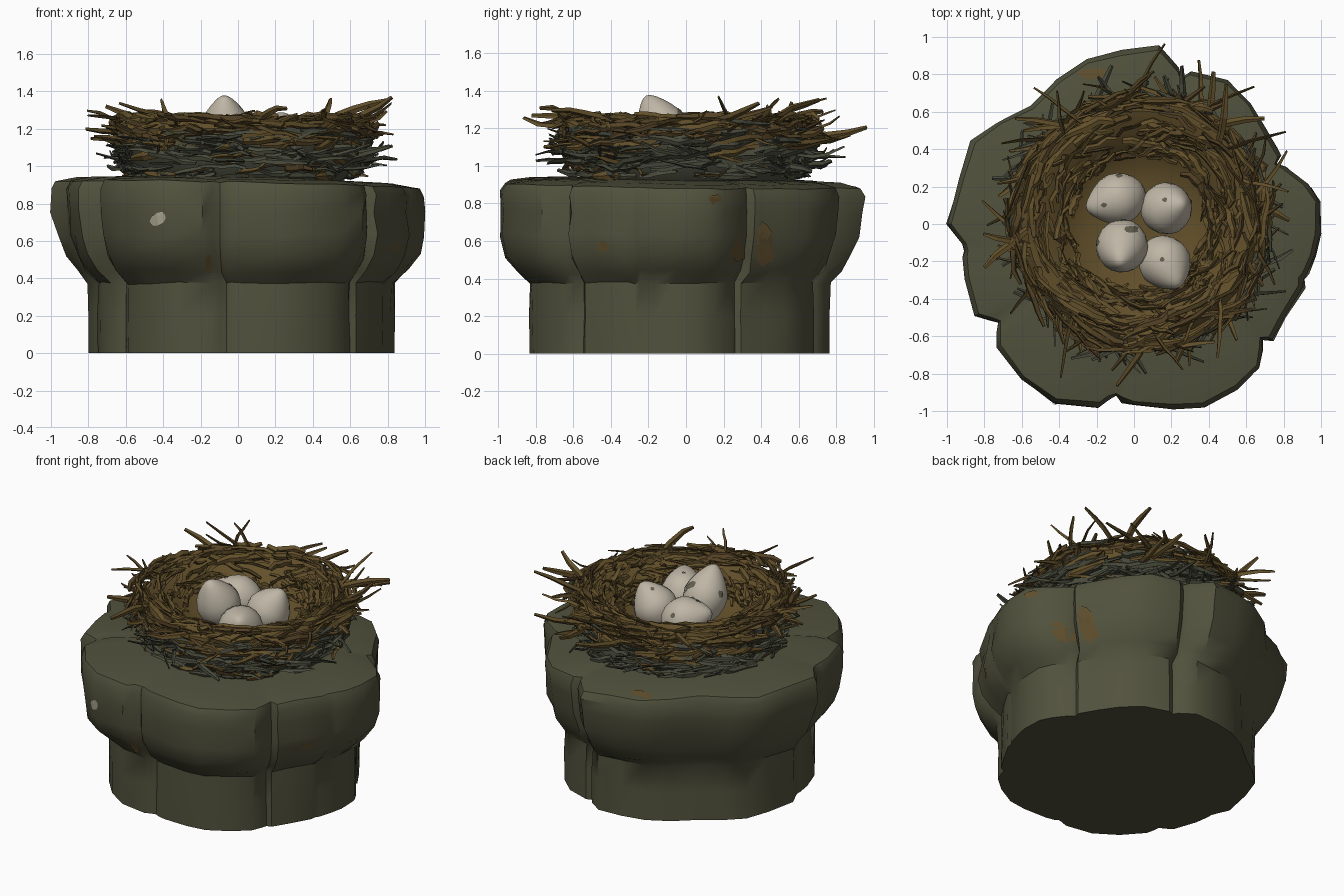
import bpy, bmesh, math, random
from mathutils import Vector
from mathutils.bvhtree import BVHTree

random.seed(7)
rnd = random.uniform

cube = bpy.data.objects.get("Cube")
if cube:
    bpy.data.objects.remove(cube, do_unlink=True)


def material(name, r, g, b):
    m = bpy.data.materials.new(name)
    m.use_nodes = True
    m.diffuse_color = (r, g, b, 1)
    bsdf = next(n for n in m.node_tree.nodes if n.type == 'BSDF_PRINCIPLED')
    bsdf.inputs["Base Color"].default_value = (r, g, b, 1)
    bsdf.inputs["Roughness"].default_value = 0.9
    return m


olive = material("olive stump", .083, .083, .047)
lichen = material("brown lichen", .115, .076, .026)
chip = material("pale chip", .36, .34, .25)
brown = material("twig brown", .122, .079, .023)
dark = material("dark twig brown", .09, .056, .019)
moss = material("grey green twig", .066, .069, .044)
cream = material("egg cream", .52, .47, .38)
spot = material("egg speckle", .13, .12, .08)


def finish(bm, name, mats, angle=None, fix=True):
    if fix:
        bmesh.ops.recalc_face_normals(bm, faces=bm.faces)
    mesh = bpy.data.meshes.new(name)
    bm.to_mesh(mesh)
    bm.free()
    ob = bpy.data.objects.new(name, mesh)
    bpy.context.collection.objects.link(ob)
    for m in mats:
        mesh.materials.append(m)
    if angle:
        bpy.ops.object.select_all(action='DESELECT')
        ob.select_set(True)
        bpy.context.view_layer.objects.active = ob
        bpy.ops.object.shade_smooth_by_angle(angle=math.radians(angle))
    return ob


def bridge(bm, a, b):
    n = len(a)
    return [bm.faces.new((a[i], a[(i + 1) % n], b[(i + 1) % n], b[i])) for i in range(n)]


# Thin irregular plate laid on a surface by casting rays along one direction
def patch(target, name, mat, origin, direction, w, h, roll=0):
    mesh = target.data
    tree = BVHTree.FromPolygons([v.co for v in mesh.vertices], [p.vertices for p in mesh.polygons])
    d = Vector(direction)
    side = Vector((1, 0, 0)) if d.z else d.cross(Vector((0, 0, 1)))
    up = side.cross(d)
    side, up = (side * math.cos(roll) + up * math.sin(roll), up * math.cos(roll) - side * math.sin(roll))
    n = 10
    wobble = [rnd(.7, 1.1) for _ in range(n)]
    centre = tree.ray_cast(Vector(origin), d)[0]
    bm = bmesh.new()

    def place(u, v):
        hit = tree.ray_cast(Vector(origin) + side * u + up * v, d)[0]
        return bm.verts.new((hit or centre) - d * .006)

    rings = [[place(w * f * k * math.cos(math.tau * i / n), h * f * k * math.sin(math.tau * i / n))
              for i, k in enumerate(wobble)] for f in (.33, .66, 1)]
    mid = place(0, 0)
    for i in range(n):
        bm.faces.new((mid, rings[0][i], rings[0][(i + 1) % n]))
    bridge(bm, rings[1], rings[0])
    bridge(bm, rings[2], rings[1])
    bm.normal_update()
    for f in bm.faces:
        if f.normal.dot(d) > 0:
            f.normal_flip()
    finish(bm, name, [mat], fix=False)


# Stump: lobed outline as (degrees, radius), with crease depths by angle
outline = [(7, 1.0), (13, .95), (23, .87), (36, .87), (46, .9), (57, .92), (72, .87), (82, .96),
           (94, .93), (106, .92), (118, .88), (131, .84), (143, .91), (153, .98), (165, .97), (180, 1.0),
           (189, .93), (198, .95), (210, .98), (216, .93), (222, .99), (234, 1.03), (246, 1.05),
           (259, .995), (264, .95), (270, .97), (282, 1.015), (291, 1.055), (302, 1.04), (311, 1.02),
           (318, .96), (328, .945), (342, .965), (350, .98), (357, 1.0)]
creases = {23: .045, 72: .05, 189: .012, 216: .035, 264: .025, 318: .035, 342: .015}
ring_plan = []
for a, r in outline:
    if a in creases:
        ring_plan += [(a - 2.5, r, 0), (a, r, creases[a]), (a + 2, r, 0)]
    else:
        ring_plan.append((a, r, 0))

# level: height, radius factor, crease strength, roundness, jitter, height from rim, low bulge
levels = [(0, .83, .5, .4, 0, False, 0), (.2, .83, .6, .4, .006, False, 0),
          (.375, .83, .7, .35, .008, False, 0), (.44, .895, 1, .15, .012, False, .02),
          (.52, .95, 1, 0, .012, False, .022), (.63, .985, 1, 0, .012, False, .015),
          (.76, .995, 1, 0, .01, False, 0), (-.045, 1, 1, 0, .006, True, 0),
          (0, .975, .8, 0, .005, True, 0), (.02, .86, .3, .1, .006, True, 0), (.035, .5, 0, .6, 0, True, 0)]
bm = bmesh.new()
rings = []
for z, s, groove, rounding, jit, on_rim, bulge in levels:
    ring = []
    foot = 1 if z < .4 and not on_rim else 0
    for a, r, depth in ring_plan:
        t = math.radians(a)
        factor = s + bulge * (math.cos(t) - math.sin(t)) + rnd(-jit, jit)
        rad = factor * (r * (1 - rounding) + .965 * rounding) - groove * depth
        x, y = rad * math.cos(t) + .02 * foot, rad * math.sin(t) - .025 * foot
        h = z + (.9 - .02 * x - .015 * y if on_rim else 0)
        ring.append(bm.verts.new((x, y, h + rnd(-jit, jit))))
    rings.append(ring)
for low, high in zip(rings, rings[1:]):
    bridge(bm, low, high)
bm.faces.new(rings[0])
bm.faces.new(rings[-1])
stump = finish(bm, "tree_stump", [olive], 38)

# Lichen patches and a pale chip on the bark
for name, mat, o, d, w, h, roll in [
        ("lichen_right_large", lichen, (2, .42, .58), (-1, 0, 0), .055, .14, 0),
        ("lichen_right_low", lichen, (2, .28, .55), (-1, 0, 0), .04, .08, 0),
        ("lichen_right_high", lichen, (2, .16, .82), (-1, 0, 0), .04, .03, 0),
        ("lichen_right_spot", lichen, (2, -.44, .57), (-1, 0, 0), .035, .035, 0),
        ("lichen_front", lichen, (-.16, -2, .48), (0, 1, 0), .022, .05, 0),
        ("lichen_back_top", lichen, (-.22, .8, 2), (0, 0, -1), .09, .035, 0),
        ("bark_chip", chip, (-.43, -2, .715), (0, 1, 0), .055, .033, .6)]:
    patch(stump, name, mat, o, d, w, h, roll)

# Nest bowl: revolved solid under the twigs
bowl = [(.53, .92), (.6, 1.0), (.62, 1.12), (.635, 1.2), (.6, 1.24), (.5, 1.2),
        (.41, 1.12), (.33, 1.05), (.18, 1.03)]
cx, cy = .03, .005
bm = bmesh.new()
rings = [[bm.verts.new((cx + r * math.cos(math.tau * i / 40), cy + r * math.sin(math.tau * i / 40), z))
          for i in range(40)] for r, z in bowl]
for k, (a, b) in enumerate(zip(rings, rings[1:])):
    for f in bridge(bm, a, b):
        f.material_index = 1 if k < 2 else 0
bm.faces.new(rings[0])
bm.faces.new(rings[-1])
finish(bm, "nest_bowl", [brown, moss], 40)


# Twig: flattened, slightly tapered tube along a short path
def twig(bm, path, width, mat):
    prev = None
    spin = rnd(0, math.pi)
    last = len(path) - 1
    for i, p in enumerate(path):
        d = (path[min(i + 1, last)] - path[max(i - 1, 0)]).normalized()
        u = d.cross(Vector((0, 0, 1))).normalized()
        v = u.cross(d)
        u, v = u * math.cos(spin) + v * math.sin(spin), v * math.cos(spin) - u * math.sin(spin)
        w = width * (.8, 1, 1, .85, .5)[i]
        ring = [bm.verts.new(p + u * w * a + v * w * .5 * b) for a, b in ((1, 0), (0, 1), (-1, 0), (0, -1))]
        faces = bridge(bm, prev, ring) if prev else []
        if i in (0, last):
            faces.append(bm.faces.new(ring))
        for f in faces:
            f.material_index = mat
        prev = ring


def around(angle, r, z):
    return Vector((cx + r * math.cos(angle), cy + r * math.sin(angle), z))


# Woven twigs follow the bowl cross-section from outer foot over the rim to the inside
section = [(.59, .94), (.63, 1.0), (.645, 1.07), (.655, 1.14), (.675, 1.2), (.64, 1.255), (.55, 1.25),
           (.47, 1.19), (.4, 1.12), (.36, 1.07)]


def on_section(u):
    u = max(0, min(u, len(section) - 1.001))
    k = int(u)
    (r0, z0), (r1, z1) = section[k], section[k + 1]
    return r0 + (r1 - r0) * (u - k), z0 + (z1 - z0) * (u - k)


bm = bmesh.new()
for _ in range(640):
    u, start, span = rnd(0, 8.6), rnd(0, math.tau), rnd(.2, .55) * random.choice((-1, 1))
    drift, lift, flare = rnd(-1, 1), rnd(-.015, .02), rnd(-.01, .075)
    path = []
    for t in (0, .25, .5, .75, 1):
        r, z = on_section(u + drift * t)
        out = 1 if u < 5.5 else -.4
        path.append(around(start + span * t, r + out * (lift + flare * t * t) + rnd(-.012, .012),
                           max(.945, z + rnd(-.012, .012) + (lift if u > 4 else 0))))
    green = rnd(0, 1) < (0 if u > 4.2 else .7 if path[2].z < 1.13 else .3)
    twig(bm, path, rnd(.014, .026), 2 if green else (1 if rnd(0, 1) < .2 else 0))
finish(bm, "woven_twigs", [brown, dark, moss])

# Stray twigs leave the rim sideways and outward
bm = bmesh.new()


def stray(angle, span, r1, z0, z1, width, mat):
    bend = rnd(-.03, .03)
    twig(bm, [around(angle + span * t, .59 + (r1 - .59) * t ** 1.2 + rnd(-.01, .01),
                     z0 + (z1 - z0) * t + bend * math.sin(t * math.pi) + rnd(-.01, .01))
              for t in (0, .25, .5, .75, 1)], width, mat)


for _ in range(115):
    z = rnd(1.0, 1.24)
    stray(rnd(0, math.tau), rnd(.1, .45) * random.choice((-1, 1)), rnd(.71, .82), z,
          z + rnd(-.04, .08), rnd(.013, .02), 2 if z < 1.1 else random.choice((0, 0, 1)))
# Long strays: tip degrees, tip radius, tip height
for deg, r, z in [(82, .97, 1.2), (70, .93, 1.17), (64, .9, 1.14), (50, .95, 1.2), (32, .92, 1.36),
                  (26, .88, 1.33), (128, .92, 1.3), (122, .84, 1.35), (140, .86, 1.34), (150, .85, 1.31),
                  (172, .85, 1.2), (184, .84, 1.3), (196, .86, 1.27), (215, .84, 1.22), (243, .92, 1.27),
                  (262, .88, 1.25), (300, .84, 1.3), (335, .86, 1.1), (350, .84, 1.04), (12, .82, 1.36),
                  (100, .85, 1.05), (40, .88, 1.25), (58, .88, 1.35), (75, .87, 1.1)]:
    span = rnd(.1, .35) * random.choice((-1, 1))
    stray(math.radians(deg) - span, span, r, min(1.22, z - .04), z, .021, 0 if z > 1.12 else 2)
finish(bm, "stray_twigs", [brown, dark, moss])

# Eggs: spheres tapered toward a pointed end
eggs = []
for name, pos, axis, length in [
        ("egg_back_right", (-.1, .13, 1.14), (-.8, -.25, .3), .17),
        ("egg_back_left", (.18, .085, 1.14), (.35, .1, .6), .165),
        ("egg_front_right", (-.065, -.125, 1.2), (-.05, -.45, .9), .195),
        ("egg_front_left", (.17, -.215, 1.13), (.3, -.5, .45), .17)]:
    bm = bmesh.new()
    bmesh.ops.create_uvsphere(bm, u_segments=18, v_segments=12, radius=1)
    turn = Vector(axis).to_track_quat('Z', 'Y')
    for v in bm.verts:
        k = .14 * (1 - .42 * max(0, v.co.z) ** 1.3)
        v.co = Vector(pos) + turn @ Vector((v.co.x * k, v.co.y * k, v.co.z * length))
    eggs.append(finish(bm, name, [cream], 40))

# Egg speckles
down = (0, 0, -1)
for i, (k, o, d, w, h) in enumerate([
        (0, (-.16, .1, 2), down, .018, .014), (1, (.165, .13, 2), down, .016, .014),
        (2, (-.01, -.03, 2), down, .042, .022), (3, (.15, -.19, 2), down, .014, .014),
        (2, (-.06, 1, 1.2), (0, -1, 0), .025, .035), (2, (-1, -.1, 1.24), (1, 0, 0), .02, .025),
        (0, (-.08, 1, 1.2), (0, -1, 0), .018, .016), (1, (1, .12, 1.17), (-1, 0, 0), .016, .016)]):
    patch(eggs[k], "egg_speckle_%d" % (i + 1), spot, o, d, w, h)
